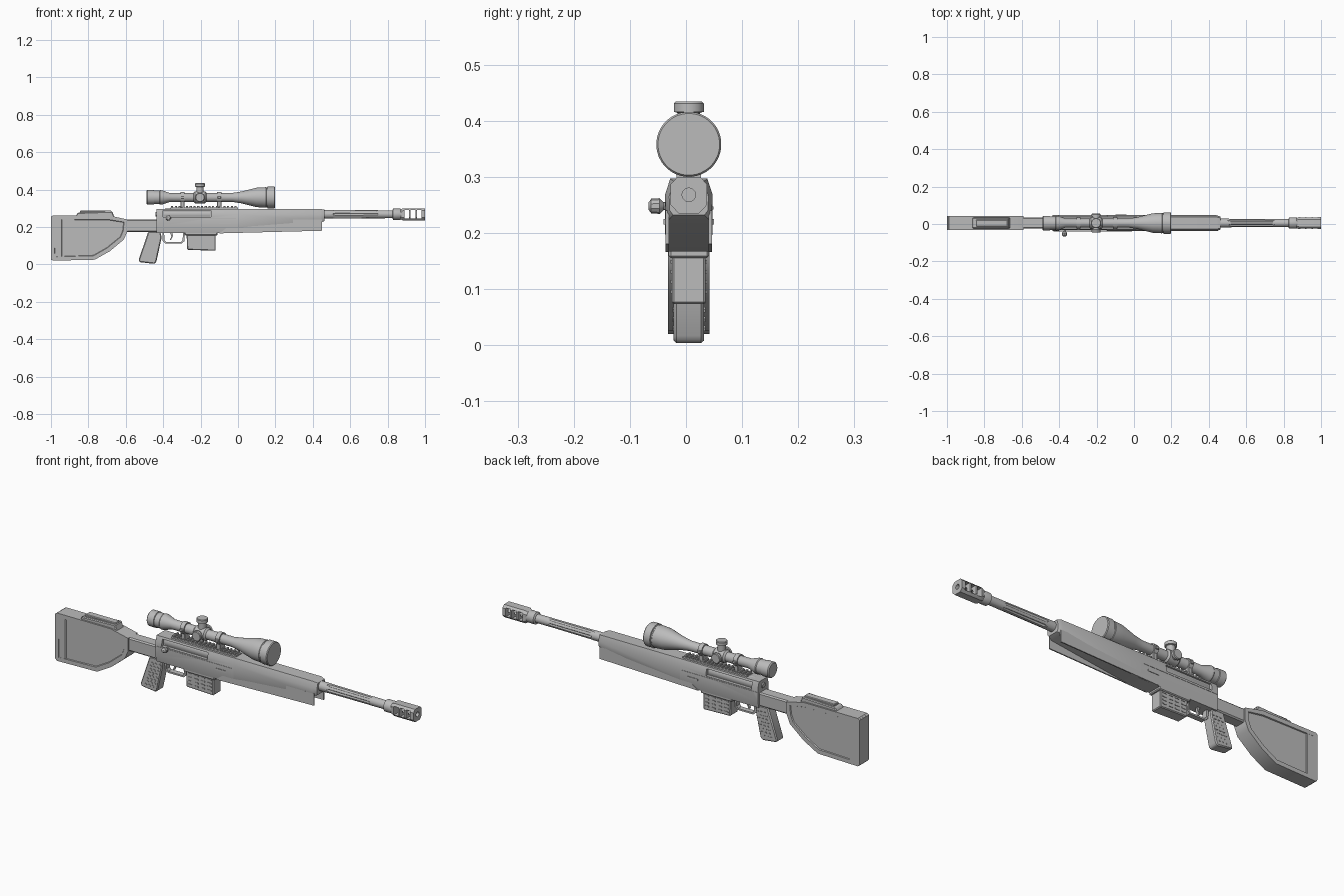
import bpy
import bmesh
from math import cos, sin, pi, radians
from mathutils import Vector, Matrix

cube = bpy.data.objects.get("Cube")
if cube:
    bpy.data.objects.remove(cube, do_unlink=True)

grey = bpy.data.materials.new("plain grey")
grey.use_nodes = True
tone = (0.5, 0.5, 0.5, 1)
grey.diffuse_color = tone
for node in grey.node_tree.nodes:
    if node.type == 'BSDF_PRINCIPLED':
        node.inputs["Base Color"].default_value = tone

MID = 0.005  # centre plane of the body


def shade(mesh):
    for poly in mesh.polygons:
        poly.use_smooth = True
    mesh.set_sharp_from_angle(angle=radians(32))


def finish(name, bm, bevel=0):
    bmesh.ops.recalc_face_normals(bm, faces=bm.faces)
    if bevel:
        edges = [e for e in bm.edges if e.calc_face_angle(0) > radians(25)]
        bmesh.ops.bevel(bm, geom=edges, offset=bevel, segments=1, affect='EDGES', clamp_overlap=True)
    mesh = bpy.data.meshes.new(name)
    bm.to_mesh(mesh)
    bm.free()
    mesh.materials.append(grey)
    shade(mesh)
    obj = bpy.data.objects.new(name, mesh)
    bpy.context.collection.objects.link(obj)
    return obj


def add_loft(bm, rings):
    rows = [[bm.verts.new(p) for p in ring] for ring in rings]
    n = len(rows[0])
    for a, b in zip(rows, rows[1:]):
        for i in range(n):
            j = (i + 1) % n
            bm.faces.new((a[i], a[j], b[j], b[i]))
    bm.faces.new(rows[0][::-1])
    bm.faces.new(rows[-1])


def loft(name, rings, bevel=0):
    bm = bmesh.new()
    add_loft(bm, rings)
    return finish(name, bm, bevel)


def prism(name, outline, half, bevel=0, mid=MID):
    """Side outline (x, z) given thickness across y."""
    return loft(name, [[(x, mid + s * half, z) for x, z in outline] for s in (-1, 1)], bevel)


def box(name, x0, x1, z0, z1, half, bevel=0, mid=MID):
    return prism(name, [(x0, z0), (x1, z0), (x1, z1), (x0, z1)], half, bevel, mid)


def tube(name, profile, centre, axis='X', sides=32):
    """Turned part from (distance, radius) pairs along an axis."""
    rings = []
    for t, r in profile:
        ring = []
        for i in range(sides):
            a = 2 * pi * (i + 0.5) / sides
            u, v = r * cos(a), r * sin(a)
            p = {'X': (t, u, v), 'Y': (u, t, v), 'Z': (u, v, t)}[axis]
            ring.append(Vector(centre) + Vector(p))
        rings.append(ring)
    return loft(name, rings)


def section(x, half_shape):
    """Mirrored cross-section of (half width, z) at x."""
    return ([(x, MID + w, z) for w, z in half_shape] +
            [(x, MID - w, z) for w, z in reversed(half_shape)])


def cut(obj, cutters):
    for c in cutters:
        c.hide_render = True
        mod = obj.modifiers.new("cut", 'BOOLEAN')
        mod.operation = 'DIFFERENCE'
        mod.solver = 'EXACT'
        mod.object = c
    bpy.context.view_layer.update()
    graph = bpy.context.evaluated_depsgraph_get()
    mesh = bpy.data.meshes.new_from_object(obj.evaluated_get(graph))
    obj.modifiers.clear()
    obj.data = mesh
    shade(mesh)
    for c in cutters:
        bpy.data.objects.remove(c, do_unlink=True)


def studs(name, spots, size, half, slant=0):
    """Small raised blocks on both sides, at (x, z) spots."""
    bm = bmesh.new()
    for x, z in spots:
        for s in (-1, 1):
            m = (Matrix.Translation((x, MID + s * half, z)) @ Matrix.Rotation(slant, 4, 'Y')
                 @ Matrix.Diagonal((size[0], 0.005, size[1], 1)))
            bmesh.ops.create_cube(bm, size=1, matrix=m)
    return finish(name, bm)


# Stock with recessed side panels
stock = prism("stock", [(-1, 0.03), (-0.99, 0.02), (-0.766, 0.025), (-0.686, 0.07), (-0.61, 0.133),
                        (-0.592, 0.176), (-0.592, 0.24), (-0.69, 0.262), (-0.99, 0.262), (-1, 0.255)], 0.037)
bm = bmesh.new()
bm.from_mesh(stock.data)
bm.normal_update()
sides = [f for f in bm.faces if abs(f.normal.y) > 0.9]
bmesh.ops.inset_individual(bm, faces=sides, thickness=0.022)
bmesh.ops.inset_individual(bm, faces=sides, thickness=0.003, depth=-0.005)
bm.to_mesh(stock.data)
bm.free()
shade(stock.data)
box("butt_plate", -1, -0.94, 0.024, 0.258, 0.0365, 0.004)
prism("cheek_rest", [(-0.87, 0.25), (-0.66, 0.25), (-0.672, 0.283), (-0.858, 0.276)], 0.029, 0.004)
box("cheek_ridge", -0.845, -0.675, 0.27, 0.287, 0.018, 0.003)
box("stock_neck", -0.6, -0.42, 0.172, 0.24, 0.03, 0.006)

# Receiver with a port along both sides and the bolt inside
body = [(0.036, 0.167), (0.0425, 0.2), (0.0425, 0.268), (0.033, 0.297)]
receiver = loft("receiver", [section(-0.435, body), section(0, body)])
cut(receiver, [box("port_cutter", -0.4, -0.145, 0.253, 0.287, 0.02, mid=MID + s * 0.047) for s in (-1, 1)])
tube("bolt_body", [(-0.44, 0.012), (-0.43, 0.016), (-0.39, 0.03), (-0.15, 0.03)], (0, MID, 0.268))
for s in (-1, 1):
    box("side_rib", -0.43, -0.01, 0.242, 0.247, 0.001, mid=MID + s * 0.043)
    box("side_catch", -0.1, -0.04, 0.215, 0.225, 0.002, mid=MID + s * 0.043)
tube("bolt_handle", [(-0.067, 0.006), (-0.062, 0.013), (-0.047, 0.014), (-0.04, 0.007), (0, 0.007)],
     (-0.372, 0, 0.248), 'Y', 10)

# Handguard: solid core with rising floor, and side skirts
top = [(0.0425, 0.268), (0.033, 0.297)]
loft("handguard", [section(0, [(0.036, 0.167), (0.0425, 0.2)] + top),
                   section(0.44, [(0.036, 0.223), (0.041, 0.232)] + top),
                   section(0.462, [(0.028, 0.232), (0.034, 0.24), (0.035, 0.265), (0.027, 0.292)])])
for s in (-1, 1):
    prism("handguard_skirt", [(-0.1, 0.166), (0.45, 0.18), (0.45, 0.24), (0, 0.24)], 0.003, mid=MID + s * 0.0385)

# Fluted barrel
barrel = tube("barrel", [(0.4, 0.024), (0.83, 0.021)], (0, MID, 0.268), sides=48)
flutes = []
for i in range(6):
    a = i * pi / 3
    flutes.append(tube("flute_cutter", [(0.5, 0.001), (0.52, 0.006), (0.74, 0.006), (0.76, 0.001)],
                       (0, MID + 0.024 * cos(a), 0.268 + 0.024 * sin(a)), sides=12))
cut(barrel, flutes)
tube("barrel_collar", [(0.825, 0.022), (0.83, 0.03), (0.868, 0.03), (0.882, 0.025)], (0, MID, 0.268))

# Muzzle brake with three open slots
brake_shape = [(0.018, 0.235), (0.0325, 0.25), (0.0325, 0.287), (0.02, 0.3)]
neck_shape = [(w * 0.8, 0.268 + (z - 0.268) * 0.8) for w, z in brake_shape]
brake = loft("muzzle_brake", [section(0.868, neck_shape), section(0.882, brake_shape), section(1, brake_shape)])
cutters = [box("slot_cutter", x, x + 0.025, 0.246, 0.29, 0.1) for x in (0.889, 0.923, 0.957)]
cutters.append(tube("bore_cutter", [(0.895, 0.012), (1.1, 0.012)], (0, MID, 0.268), sides=20))
cut(brake, cutters)

# Grip with raised texture
prism("grip", [(-0.48, 0.175), (-0.415, 0.175), (-0.408, 0.145), (-0.437, 0.012), (-0.448, 0.003),
               (-0.525, 0.012), (-0.532, 0.022)], 0.027, 0.005)
spots = []
for row in range(8):
    z = 0.03 + row * 0.0165
    for col in range(3):
        spots.append((-0.507 + z * 0.27 + col * 0.02 + (row % 2) * 0.006, z))
studs("grip_texture", spots, (0.011, 0.006), 0.027, 0.4)

# Trigger and guard
outer = [(-0.405, 0.172), (-0.403, 0.125), (-0.388, 0.112), (-0.3, 0.112), (-0.286, 0.125), (-0.284, 0.172)]
inner = [(-0.294, 0.172), (-0.296, 0.13), (-0.304, 0.12), (-0.384, 0.12), (-0.393, 0.13), (-0.395, 0.172)]
prism("trigger_guard", outer + inner, 0.013)
prism("trigger", [(-0.365, 0.172), (-0.35, 0.172), (-0.348, 0.15), (-0.358, 0.13), (-0.364, 0.132), (-0.356, 0.15)], 0.006)

# Magazine
box("magazine_well", -0.285, -0.11, 0.155, 0.175, 0.036, 0.004)
prism("magazine", [(-0.275, 0.17), (-0.272, 0.078), (-0.12, 0.073), (-0.12, 0.17)], 0.03, 0.004)
studs("magazine_ribs", [(-0.25 + c * 0.036, z) for c in range(4) for z in (0.095, 0.113, 0.131, 0.149)],
      (0.022, 0.006), 0.03)

# Top rail
box("rail", -0.36, 0, 0.29, 0.304, 0.022)
for i in range(18):
    x = -0.358 + i * 0.02
    box("rail_tooth", x, x + 0.011, 0.302, 0.313, 0.022, 0.002)

# Scope
AXIS = (0, MID, 0.358)
tube("scope", [(-0.49, 0.034), (-0.485, 0.039), (-0.45, 0.039), (-0.448, 0.036), (-0.42, 0.036), (-0.416, 0.039),
               (-0.405, 0.038), (-0.365, 0.024), (-0.03, 0.024), (0.02, 0.032), (0.1, 0.052), (0.15, 0.055),
               (0.152, 0.053), (0.157, 0.053), (0.159, 0.058), (0.194, 0.058), (0.198, 0.055)], AXIS, sides=40)
for x in (-0.297, -0.1):
    tube("scope_ring", [(x - 0.011, 0.03), (x + 0.011, 0.03)], AXIS)
    box("ring_foot", x - 0.011, x + 0.011, 0.305, 0.345, 0.02, 0.002)
    for s in (-1, 1):
        box("ring_clamp", x - 0.009, x + 0.009, 0.351, 0.365, 0.005, 0.002, MID + s * 0.031)
tube("turret_housing", [(-0.238, 0.024), (-0.23, 0.032), (-0.176, 0.032), (-0.168, 0.024)], AXIS)
HUB = (-0.203, MID, 0.358)
tube("top_turret", [(0.02, 0.02), (0.056, 0.02), (0.058, 0.027), (0.073, 0.027), (0.076, 0.024)], HUB, 'Z', 24)
for s in (-1, 1):
    tube("side_turret", [(0, 0.02), (s * 0.034, 0.02), (s * 0.036, 0.025), (s * 0.047, 0.025), (s * 0.05, 0.022)],
         HUB, 'Y', 24)
